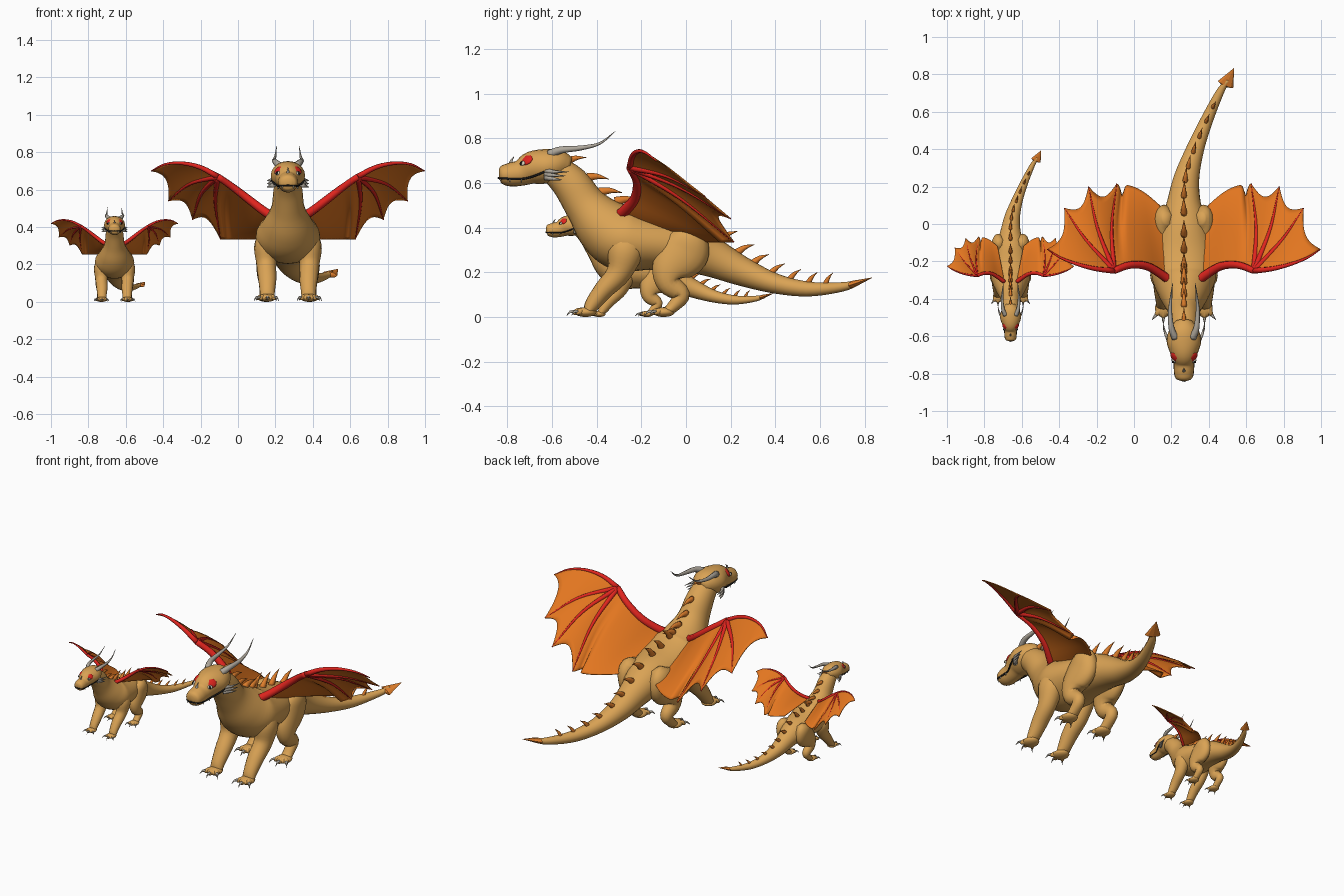
import bpy, bmesh, math
from mathutils import Vector, Matrix

if "Cube" in bpy.data.objects:
    bpy.data.objects.remove(bpy.data.objects["Cube"])


def material(name, r, g, b):
    m = bpy.data.materials.new(name)
    m.use_nodes = True
    m.diffuse_color = (r, g, b, 1)
    bsdf = m.node_tree.nodes["Principled BSDF"]
    bsdf.inputs["Base Color"].default_value = (r, g, b, 1)
    bsdf.inputs["Roughness"].default_value = 0.7
    return m


TAN = material("tan skin", 0.70, 0.365, 0.09)
ORANGE = material("orange membrane", 0.76, 0.18, 0.014)
SPIKE = material("burnt orange spike", 0.74, 0.21, 0.025)
RED = material("red bone", 0.74, 0.018, 0.013)
GREY = material("horn grey", 0.43, 0.39, 0.33)
BLACK = material("black", 0.01, 0.01, 0.01)
WHITE = material("ivory", 0.7, 0.66, 0.52)

place = Matrix()      # placement of the creature being built
prefix = ""


def emit(name, bm, mat, smooth=True):
    bmesh.ops.recalc_face_normals(bm, faces=bm.faces)
    bm.transform(place)
    me = bpy.data.meshes.new(prefix + name)
    for f in bm.faces:
        f.smooth = smooth
    bm.to_mesh(me)
    bm.free()
    me.materials.append(mat)
    ob = bpy.data.objects.new(prefix + name, me)
    bpy.context.collection.objects.link(ob)
    return ob


def spline(points, steps):
    """Smooth curve through points of any dimension."""
    p = [Vector(q) for q in points]
    p = [2 * p[0] - p[1]] + p + [2 * p[-1] - p[-2]]
    out = []
    for i in range(1, len(p) - 2):
        a, b, c, d = p[i - 1:i + 3]
        for k in range(steps):
            t = k / steps
            out.append(0.5 * (2 * b + (c - a) * t + (2 * a - 5 * b + 4 * c - d) * t * t
                              + (3 * b - a - 3 * c + d) * t ** 3))
    return out + [p[-2]]


def tube(bm, points, steps=4, sides=12, ref=(1, 0, 0)):
    """Sweep ellipses along points given as x, y, z, side radius, up radius."""
    pts = spline(points, steps)
    rings = []
    for i, p in enumerate(pts):
        tan = (pts[min(i + 1, len(pts) - 1)].xyz - pts[max(i - 1, 0)].xyz).normalized()
        side = Vector(ref)
        side = (side - tan * side.dot(tan)).normalized()
        up = side.cross(tan)
        ring = []
        for k in range(sides):
            a = math.tau * k / sides
            ring.append(bm.verts.new(p.xyz + side * math.cos(a) * max(p[3], 0.001)
                                     + up * math.sin(a) * max(p[4], 0.001)))
        rings.append(ring)
    for r, s in zip(rings, rings[1:]):
        for k in range(sides):
            bm.faces.new((r[k], r[k - 1], s[k - 1], s[k]))
    bm.faces.new(rings[0])
    bm.faces.new(rings[-1])


def bone(bm, path, r0, r1, steps=4, sides=8):
    n = len(path) - 1
    tube(bm, [(*p, r0 + (r1 - r0) * i / n, r0 + (r1 - r0) * i / n)
              for i, p in enumerate(path)], steps, sides, (0.1, 0.15, 1))


def ball(bm, loc, size, aim=(0, 0, 1)):
    rot = Vector(aim).to_track_quat('Z', 'Y').to_matrix().to_4x4()
    bmesh.ops.create_uvsphere(bm, u_segments=14, v_segments=8, radius=1,
                              matrix=Matrix.Translation(loc) @ rot @ Matrix.Diagonal((*size, 1)))


# Neck, torso and tail as x, y, z, width radius, height radius
BODY = [(0, -.62, .685, .06, .06), (0, -.52, .60, .077, .083), (0, -.45, .50, .09, .095),
        (0, -.37, .41, .135, .13), (0, -.28, .35, .172, .145), (0, -.15, .33, .16, .12),
        (0, 0, .31, .125, .11), (0, .12, .265, .09, .088), (.015, .25, .205, .068, .066),
        (.06, .4, .15, .048, .045), (.12, .55, .125, .034, .033),
        (.19, .7, .135, .022, .021), (.235, .77, .155, .012, .012)]
HEAD = [(0, -.838, .64, .02, .02), (0, -.825, .64, .044, .04), (0, -.79, .638, .053, .053),
        (0, -.74, .645, .056, .058), (0, -.69, .667, .074, .074), (0, -.63, .675, .092, .077),
        (0, -.57, .68, .08, .069), (0, -.52, .67, .045, .045)]
FORELEG = [(.10, -.25, .38, .04, .05), (.115, -.27, .30, .065, .08), (.115, -.30, .2, .053, .056),
           (.11, -.37, .12, .048, .043), (.11, -.42, .055, .04, .034), (.11, -.44, .02, .038, .02)]
HINDLEG = [(.085, .03, .40, .03, .03), (.105, .02, .355, .055, .085), (.105, -.01, .29, .06, .112),
           (.115, -.07, .215, .055, .085), (.12, -.075, .15, .046, .055), (.12, -.02, .10, .036, .038),
           (.12, -.055, .05, .032, .028), (.12, -.09, .02, .035, .02)]
ARM = [(.05, -.32, .44), (.12, -.27, .48), (.20, -.225, .54), (.29, -.22, .61), (.375, -.25, .67)]
LEAD = [(.375, -.25, .67), (.47, -.24, .72), (.57, -.215, .742), (.66, -.18, .735), (.73, -.135, .70)]
TIPS = [(.64, .085, .54), (.51, .2, .44), (.36, .215, .335)]
ATTACH = Vector((.13, .10, .335))


def build_wing(sx, side, size):
    pivot = Vector((.07, -.31, .65))

    def fit(v):
        v = pivot + (Vector(v) - pivot) * size
        return Vector((v.x * sx, v.y, v.z))

    # Finger curves fan out from the wrist
    wrist = Vector(LEAD[0])
    fingers = [spline(LEAD, 3)]
    for tip in TIPS:
        mid = (wrist + Vector(tip)) / 2 + Vector((.02, 0, .025))
        fingers.append(spline([wrist, mid, tip], 6))
    arm = spline(ARM, 3)

    def along(path, t):
        f = t * (len(path) - 1)
        i = min(int(f), len(path) - 2)
        return path[i].lerp(path[i + 1], f - i)

    def panel(bm, fn, n):
        g = [[bm.verts.new(fit(fn(i / n, j / n))) for j in range(n + 1)] for i in range(n + 1)]
        for i in range(n):
            for j in range(n):
                bm.faces.new((g[i][j], g[i + 1][j], g[i + 1][j + 1], g[i][j + 1]))

    # Scalloped membrane panels
    bm = bmesh.new()
    for a, b in zip(fingers, fingers[1:]):
        def fan(s, t, a=a, b=b):
            t *= 1 - 0.55 * s * (1 - s)
            p = along(a, t).lerp(along(b, t), s)
            p.z += 0.05 * t * s * (1 - s)
            return p
        panel(bm, fan, 12)

    def inner(s, t):
        tip = Vector(TIPS[-1])
        end = tip.lerp(ATTACH, s)
        end.y += math.sin(math.pi * s) * 0.03 - 0.06 * math.exp(-((s - .13) / .055) ** 2)
        p = along(arm, 1 - s).lerp(end, t)
        # Follow the last finger along the shared edge
        return p + (along(fingers[-1], t) - wrist.lerp(tip, t)) * (1 - s) ** 3
    panel(bm, inner, 24)
    bmesh.ops.remove_doubles(bm, verts=bm.verts, dist=0.0005)
    web = emit(side + " wing membrane", bm, ORANGE)
    mod = web.modifiers.new("thickness", 'SOLIDIFY')
    mod.thickness = 0.005
    mod.offset = 0

    # Arm and finger bones
    bm = bmesh.new()
    bone(bm, [fit(p) for p in ARM], .026 * size, .018 * size)
    for path in fingers:
        bone(bm, [fit(p) for p in path], .016 * size, .003, 1)
    emit(side + " wing bones", bm, RED)


def build_leg(sx, name, path):
    bm = bmesh.new()
    tube(bm, [(p[0] * sx, *p[1:]) for p in path], 5, 16)
    claws = bmesh.new()
    x, y = path[-1][0] * sx, path[-1][1]
    ball(bm, (x, y - .01, .022), (.045, .05, .022))
    for a in (-.7, 0, .7):
        d = Vector((math.sin(a), -math.cos(a), 0))
        base = Vector((x, y, .024))
        tube(bm, [(*base, .022, .02), (*(base + d * .045), .016, .016),
                  (*(base + d * .066 - Vector((0, 0, .008))), .007, .008)], 2, 8)
        tube(claws, [(*(base + d * .055), .009, .009),
                     (*(base + d * .078), .006, .006), (*(base + d * .095 - Vector((0, 0, .018))), 0, 0)], 2, 6)
    emit(name, bm, TAN)
    emit(name + " claws", claws, GREY)


def build_face(sx, side):
    # Swept horn and cheek frill
    bm = bmesh.new()
    bone(bm, [(.045 * sx, -.61, .728), (.066 * sx, -.56, .748), (.074 * sx, -.47, .757),
              (.068 * sx, -.385, .778), (.06 * sx, -.315, .833)], .021, .001)
    emit(side + " horn", bm, GREY)
    bm = bmesh.new()
    for k in range(3):
        bone(bm, [(.075 * sx, -.63, .655 - .015 * k), (.098 * sx, -.59, .65 - .016 * k),
                  (.112 * sx, -.525 - .015 * k, .65 - .018 * k)], .014, .001, 2, 6)
    emit(side + " cheek frill", bm, GREY)
    # Red eye patch, eye and nostril
    for name, loc, size, mat in (("eye patch", (.047, -.712, .703), (.032, .028, .012), RED),
                                 ("eye", (.055, -.732, .688), (.014, .012, .008), WHITE),
                                 ("pupil", (.057, -.737, .689), (.007, .010, .007), BLACK),
                                 ("nostril", (.022, -.826, .664), (.008, .006, .004), BLACK)):
        bm = bmesh.new()
        ball(bm, (loc[0] * sx, *loc[1:]), size, (.6 * sx, -.55, .6))
        emit(side + " " + name, bm, mat)
    # Mouth line and fangs
    lip = [(0, -.839, .622), (.041 * sx, -.821, .621), (.05 * sx, -.77, .618),
           (.054 * sx, -.72, .62), (.075 * sx, -.67, .635), (.086 * sx, -.635, .65)]
    bm = bmesh.new()
    bone(bm, lip, .005, .005)
    emit(side + " mouth line", bm, BLACK)
    bm = bmesh.new()
    for p in spline(lip, 3)[2:10:3]:
        tube(bm, [(p.x, p.y, p.z, .005, .005), (p.x * 1.04, p.y, p.z - .016, 0, 0)], 1, 6)
    emit(side + " fangs", bm, WHITE)


def build_creature(name, size, x, y, wing_size):
    global place, prefix
    prefix = name + " "
    place = Matrix.Translation((x, y, 0)) @ Matrix.Scale(size, 4)
    bm = bmesh.new()
    tube(bm, BODY, 5, 24)
    emit("body", bm, TAN)
    bm = bmesh.new()
    tube(bm, HEAD, 4, 20)
    emit("head", bm, TAN)
    # Straight swept spikes from crown to tail
    bm = bmesh.new()
    path = spline(BODY, 12)[6:-12]
    gap, due = 0, 0
    for a, b in zip(path, path[1:]):
        gap += (b - a).xyz.length
        if gap < due:
            continue
        gap, due = 0, 0.085
        d = (b - a).xyz.normalized()
        up = Vector((1, 0, 0)).cross(d).normalized()
        tall = 0.045 + 0.45 * min(a[4], .11)
        base = a.xyz + up * (a[4] - .01) - d * tall * .1
        mid = base + up * tall * .5 + d * tall * .3
        tip = base + up * tall * .9 + d * tall * .75
        w = tall * .2
        tube(bm, [(*base, w, w * 1.2), (*mid, w * .6, w * .7), (*tip, 0, 0)], 3, 8)
    emit("back spikes", bm, SPIKE)
    # Arrow tip of the tail and small nose horn
    bm = bmesh.new()
    tube(bm, [(.218, .735, .142, .008, .008), (.222, .745, .146, .046, .016), (.268, .833, .176, 0, 0)], 1, 8)
    emit("tail arrow", bm, SPIKE, False)
    bm = bmesh.new()
    bone(bm, [(0, -.785, .682), (0, -.782, .70), (0, -.77, .718)], .011, .001, 2)
    emit("nose horn", bm, GREY)
    for sx, side in ((1, "left"), (-1, "right")):
        build_leg(sx, side + " front leg", FORELEG)
        build_leg(sx, side + " hind leg", HINDLEG)
        build_face(sx, side)
        build_wing(sx, side, wing_size)


build_creature("adult", 1.0, .267, 0, 1.0)
build_creature("young", 0.61, -.66, -.115, 0.735)
